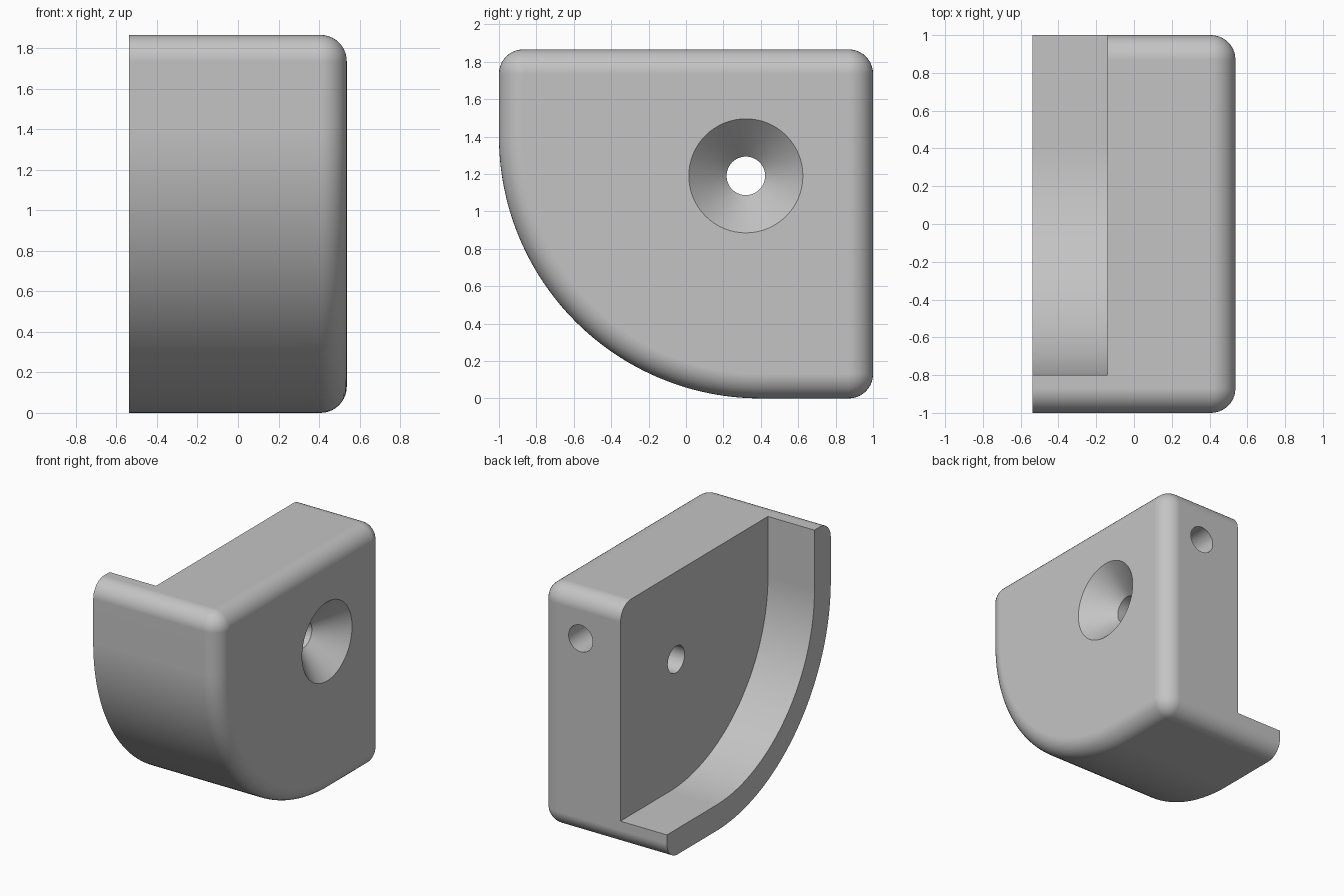
import bpy, bmesh
from math import sin, cos, pi

if "Cube" in bpy.data.objects:
    bpy.data.objects.remove(bpy.data.objects["Cube"])

HALF, TOP, FILLET = 0.537, 1.866, 0.13
SWEEP = 1.4          # radius of the big front curve
WALL = 0.2           # rim thickness around the pocket
FLOOR = -0.14        # x position of the pocket floor

grey = bpy.data.materials.new("light grey")
grey.use_nodes = True
colour = (0.55, 0.55, 0.55, 1)
grey.diffuse_color = colour
grey.node_tree.nodes["Principled BSDF"].inputs["Base Color"].default_value = colour


def arc(cy, cz, r, start, end, n):
    angles = [start + (end - start) * i / n for i in range(n + 1)]
    return [(cy + r * cos(a), cz + r * sin(a)) for a in angles]


def loft(name, rings):
    """Closed solid through a list of equal-length rings of 3D points."""
    bm = bmesh.new()
    loops = [[bm.verts.new(p) for p in ring] for ring in rings]
    for a, b in zip(loops, loops[1:]):
        for i in range(len(a)):
            j = (i + 1) % len(a)
            bm.faces.new((a[i], a[j], b[j], b[i]))
    bm.faces.new(loops[0])
    bm.faces.new(loops[-1])
    bmesh.ops.remove_doubles(bm, verts=bm.verts, dist=1e-5)
    bmesh.ops.recalc_face_normals(bm, faces=bm.faces)
    mesh = bpy.data.meshes.new(name)
    bm.to_mesh(mesh)
    bm.free()
    obj = bpy.data.objects.new(name, mesh)
    bpy.context.collection.objects.link(obj)
    mesh.materials.append(grey)
    return obj


def at_x(x, outline):
    return [(x, y, z) for y, z in outline]


def body_outline(inset):
    r, f = FILLET - inset, FILLET
    return (arc(SWEEP - 1, SWEEP, SWEEP - inset, pi, 1.5 * pi, 64)
            + arc(1 - f, f, r, -pi / 2, 0, 10)
            + arc(1 - f, TOP - f, r, 0, pi / 2, 10)
            + arc(f - 1, TOP - f, r, pi / 2, pi, 10))


# Body: side profile with a rounded edge on the +x face
rings = [at_x(-HALF, body_outline(0))]
for i in range(11):
    t = pi / 2 * i / 10
    rings.append(at_x(HALF - FILLET + FILLET * sin(t),
                      body_outline(FILLET * (1 - cos(t)))))
body = loft("bracket_body", rings)

# Pocket open at the top, the back and the -x side
pocket = arc(SWEEP - 1, SWEEP, SWEEP - WALL, pi, 1.5 * pi, 64)
pocket += [(1.2, WALL), (1.2, 2.1), (WALL - 1, 2.1)]
pocket_cutter = loft("pocket_cutter", [at_x(-0.7, pocket), at_x(FLOOR, pocket)])

# Countersunk screw hole through the side plate
screw_cutter = loft("screw_hole_cutter", [
    at_x(x, arc(0.32, 1.19, r, 0, 2 * pi, 64)[:-1])
    for x, r in ((-0.4, 0.103), (HALF - 0.202, 0.103), (HALF + 0.06, 0.365))])

# Blind hole in the back edge
circle = arc(0.2, 1.52, 0.103, 0, 2 * pi, 48)[:-1]
back_cutter = loft("back_hole_cutter",
                   [[(x, y, z) for x, z in circle] for y in (0.2, 1.1)])

# Cut the openings, then discard the cutters
bpy.context.view_layer.objects.active = body
body.select_set(True)
for cutter in (pocket_cutter, screw_cutter, back_cutter):
    cutter.hide_render = True
    mod = body.modifiers.new("cut", "BOOLEAN")
    mod.operation, mod.solver, mod.object = "DIFFERENCE", "EXACT", cutter
    bpy.ops.object.modifier_apply(modifier=mod.name)
    bpy.data.objects.remove(cutter)

# Smooth curves with crisp cut edges and flat sides
bpy.ops.object.shade_smooth_by_angle(angle=pi / 6)
normals = body.modifiers.new("flat_sides", "WEIGHTED_NORMAL")
normals.keep_sharp = True
